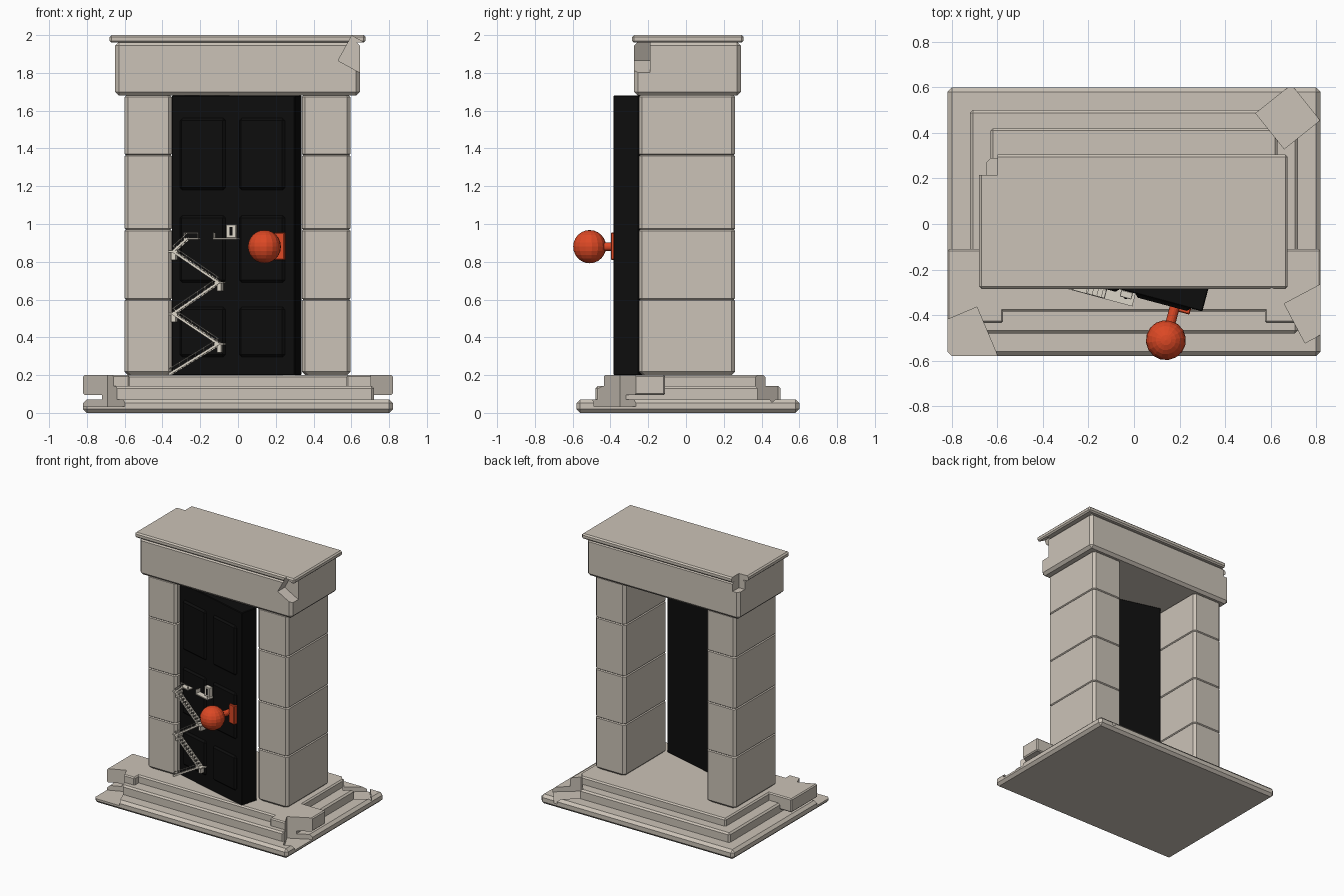
import bpy, bmesh, math
from mathutils import Matrix, Vector

if "Cube" in bpy.data.objects:
    bpy.data.objects.remove(bpy.data.objects["Cube"])


def material(name, rgb):
    m = bpy.data.materials.new(name)
    m.diffuse_color = (*rgb, 1)
    m.use_nodes = True
    m.node_tree.nodes["Principled BSDF"].inputs["Base Color"].default_value = m.diffuse_color
    return m


STONE = material("stone", (0.60, 0.545, 0.475))
BLACK = material("black_paint", (0.004, 0.004, 0.004))
ORANGE = material("orange_red", (0.72, 0.065, 0.018))
IVORY = material("ivory", (0.72, 0.67, 0.58))
# hinged door frame: x along the leaf, -y outward
DOOR = Matrix.Translation((-0.35, -0.21, 0)) @ Matrix.Rotation(math.radians(-15), 4, 'Z')
I4 = Matrix.Identity(4)


def finish(bm, name, mat, matrix=I4):
    bmesh.ops.transform(bm, matrix=matrix, verts=bm.verts)
    bmesh.ops.recalc_face_normals(bm, faces=bm.faces)
    me = bpy.data.meshes.new(name)
    bm.to_mesh(me)
    bm.free()
    ob = bpy.data.objects.new(name, me)
    bpy.context.collection.objects.link(ob)
    me.materials.append(mat)
    return ob


def add_box(bm, lo, hi, m=I4):
    lo, hi = Vector(lo), Vector(hi)
    s = Matrix.Diagonal((*(hi - lo), 1))
    return bmesh.ops.create_cube(bm, size=1, matrix=m @ Matrix.Translation((lo + hi) / 2) @ s)


def box(name, lo, hi, mat=STONE, bevel=0.0, matrix=I4):
    bm = bmesh.new()
    add_box(bm, lo, hi)
    if bevel:
        bmesh.ops.bevel(bm, geom=bm.edges[:], offset=bevel, segments=1, affect='EDGES')
    return finish(bm, name, mat, matrix)


def bar(bm, a, b, y0, y1, t):
    """Slim bar in the door frame from (x,z) a to b, spanning y0..y1."""
    dx, dz = b[0] - a[0], b[1] - a[1]
    m = Matrix.Translation((a[0], 0, a[1])) @ Matrix.Rotation(-math.atan2(dz, dx), 4, 'Y')
    add_box(bm, (0, y0, -t / 2), (math.hypot(dx, dz), y1, t / 2), m)


def cut(ob, cutter):
    cutter.hide_render = True
    mod = ob.modifiers.new("chip", 'BOOLEAN')
    mod.object, mod.operation, mod.solver = cutter, 'DIFFERENCE', 'EXACT'
    bpy.context.view_layer.objects.active = ob
    bpy.ops.object.modifier_apply(modifier=mod.name)


# stepped base
base = [
    box("base_slab", (-0.82, -0.58, 0), (0.82, 0.60, 0.072), bevel=0.02),
    box("middle_step", (-0.72, -0.48, 0.06), (0.72, 0.50, 0.142), bevel=0.012),
    box("top_step", (-0.63, -0.385, 0.13), (0.63, 0.42, 0.2), bevel=0.01),
    box("left_step_wing", (-0.82, -0.435, 0.095), (-0.575, -0.11, 0.2), bevel=0.008),
    box("right_step_wing", (0.575, -0.435, 0.095), (0.82, -0.11, 0.2), bevel=0.008),
]
# broken corners of the base: corner point, angle, size
chips = [((-0.69, -0.365), math.atan2(-0.055, -0.13), 0.30, 0.25),
         ((0.66, -0.35), math.atan2(-0.17, 0.09), 0.195, 0.30),
         ((0.66, 0.33), math.atan2(0.12, 0.15), 0.20, 0.20)]
for (cx, cy), ang, sx, sy in chips:
    m = Matrix.Translation((cx, cy, 0)) @ Matrix.Rotation(ang, 4, 'Z')
    c = box("chip_cutter", (0, 0, 0.035), (sx, sy, 0.4), matrix=m)
    for part in base:
        cut(part, c)
    bpy.data.objects.remove(c)


# pillars with thin joint grooves
def pillar(name, x0, x1, y0=-0.25, y1=0.26, b=0.018):
    levels = [(0.2, b), (0.2 + b, 0)]
    for z in (0.6, 0.97, 1.365):
        levels += [(z - 0.006, 0), (z, 0.007), (z + 0.006, 0)]
    levels += [(1.69 - b, 0), (1.69, b)]
    bm = bmesh.new()
    rings = []
    for z, i in levels:
        l, r, f, k = x0 + i, x1 - i, y0 + i, y1 - i
        pts = [(l + b, f), (r - b, f), (r, f + b), (r, k - b), (r - b, k), (l + b, k), (l, k - b), (l, f + b)]
        rings.append([bm.verts.new((x, y, z)) for x, y in pts])
    for a, c in zip(rings, rings[1:]):
        for j in range(8):
            bm.faces.new((a[j], a[(j + 1) % 8], c[(j + 1) % 8], c[j]))
    bm.faces.new(rings[0])
    bm.faces.new(rings[-1])
    finish(bm, name, STONE)


pillar("left_pillar", -0.60, -0.35)
pillar("right_pillar", 0.338, 0.595)

# lintel and cap with chipped corners
top = [box("lintel", (-0.65, -0.275, 1.68), (0.645, 0.29, 1.965), bevel=0.02),
       box("cap", (-0.68, -0.285, 1.96), (0.675, 0.305, 2.0), bevel=0.01)]
m = Matrix.Translation((0.53, 0, 1.865)) @ Matrix.Rotation(math.atan2(0.055, 0.1), 4, 'Y')
cutters = [box("chip_cutter", (0, -0.4, 0), (0.3, -0.19, 0.15), matrix=m),
           box("chip_cutter", (-0.8, 0.215, 1.89), (-0.6, 0.4, 2.1))]
for c in cutters:
    for part in top:
        cut(part, c)
    bpy.data.objects.remove(c)

# door leaf with six raised panels
box("door_leaf", (0, 0, 0.2), (0.673, 0.14, 1.68), BLACK, 0.004, DOOR)
for u in (0.045, 0.37):
    for z0, z1 in ((0.295, 0.56), (0.69, 1.045), (1.18, 1.56)):
        box("door_panel", (u, -0.015, z0), (u + 0.25, 0.02, z1), BLACK, 0.013, DOOR)

# round knob, stem and narrow plate
bm = bmesh.new()
bmesh.ops.create_uvsphere(bm, u_segments=16, v_segments=12, radius=0.088,
                          matrix=Matrix.Translation((0.551, -0.163, 0.88)))
finish(bm, "door_knob", ORANGE, DOOR)
bm = bmesh.new()
bmesh.ops.create_cone(bm, cap_ends=True, segments=16, radius1=0.022, radius2=0.022, depth=0.12,
                      matrix=Matrix.Translation((0.551, -0.055, 0.88)) @ Matrix.Rotation(math.pi / 2, 4, 'X'))
finish(bm, "knob_stem", ORANGE, DOOR)
box("knob_plate", (0.568, -0.028, 0.81), (0.622, 0.01, 0.955), ORANGE, 0.004, DOOR)

# tiny zigzag staircase climbing the door face
D = 0.058
pts = [(0.0, 0.205), (0.27, 0.365), (0.02, 0.525), (0.27, 0.69), (0.02, 0.855), (0.10, 0.925)]
for a, b in zip(pts, pts[1:]):
    bm = bmesh.new()
    n = max(4, round(math.dist(a, b) / 0.026))
    for y in (-D, -0.022):
        bar(bm, a, b, y, y + 0.006, 0.012)
    bar(bm, (a[0], a[1] + 0.028), (b[0], b[1] + 0.028), -D, -D + 0.004, 0.004)
    for i in range(n):
        t = (i + 0.5) / n
        x, z = a[0] + (b[0] - a[0]) * t, a[1] + (b[1] - a[1]) * t
        add_box(bm, (x - 0.011, -D, z), (x + 0.011, -0.016, z + 0.005))
        if i % 2 == 0:
            add_box(bm, (x - 0.0015, -D, z), (x + 0.0015, -D + 0.003, z + 0.028))
    finish(bm, "stair_flight", IVORY, DOOR)
# turning landings with brackets
for x, z in pts[1:5]:
    bm = bmesh.new()
    add_box(bm, (x - 0.025, -D, z - 0.006), (x + 0.025, 0, z + 0.004))
    add_box(bm, (x - 0.012, -0.045, z - 0.045), (x + 0.012, 0, z - 0.006))
    finish(bm, "stair_landing", IVORY, DOOR)
# upper platforms with railings
for x0, x1, end in ((0.08, 0.16, 0.08), (0.24, 0.37, 0.24)):
    bm = bmesh.new()
    add_box(bm, (x0, -D, 0.918), (x1, 0, 0.926))
    add_box(bm, (end, -D, 0.92), (end + 0.004, 0, 0.955) if x0 > 0.2 else (end + 0.004, -D + 0.004, 0.955))
    add_box(bm, (x1 - 0.004, -D, 0.92), (x1, -D + 0.004, 0.955))
    if x0 < 0.2:
        add_box(bm, (x0, -D, 0.951), (x1, -D + 0.004, 0.955))
    finish(bm, "stair_platform", IVORY, DOOR)
# miniature doorway on the platform
box("tiny_doorway", (0.305, -0.03, 0.926), (0.358, 0, 0.998), IVORY, 0.002, DOOR)
box("tiny_door", (0.325, -0.034, 0.94), (0.34, -0.029, 0.985), BLACK, 0, DOOR)
